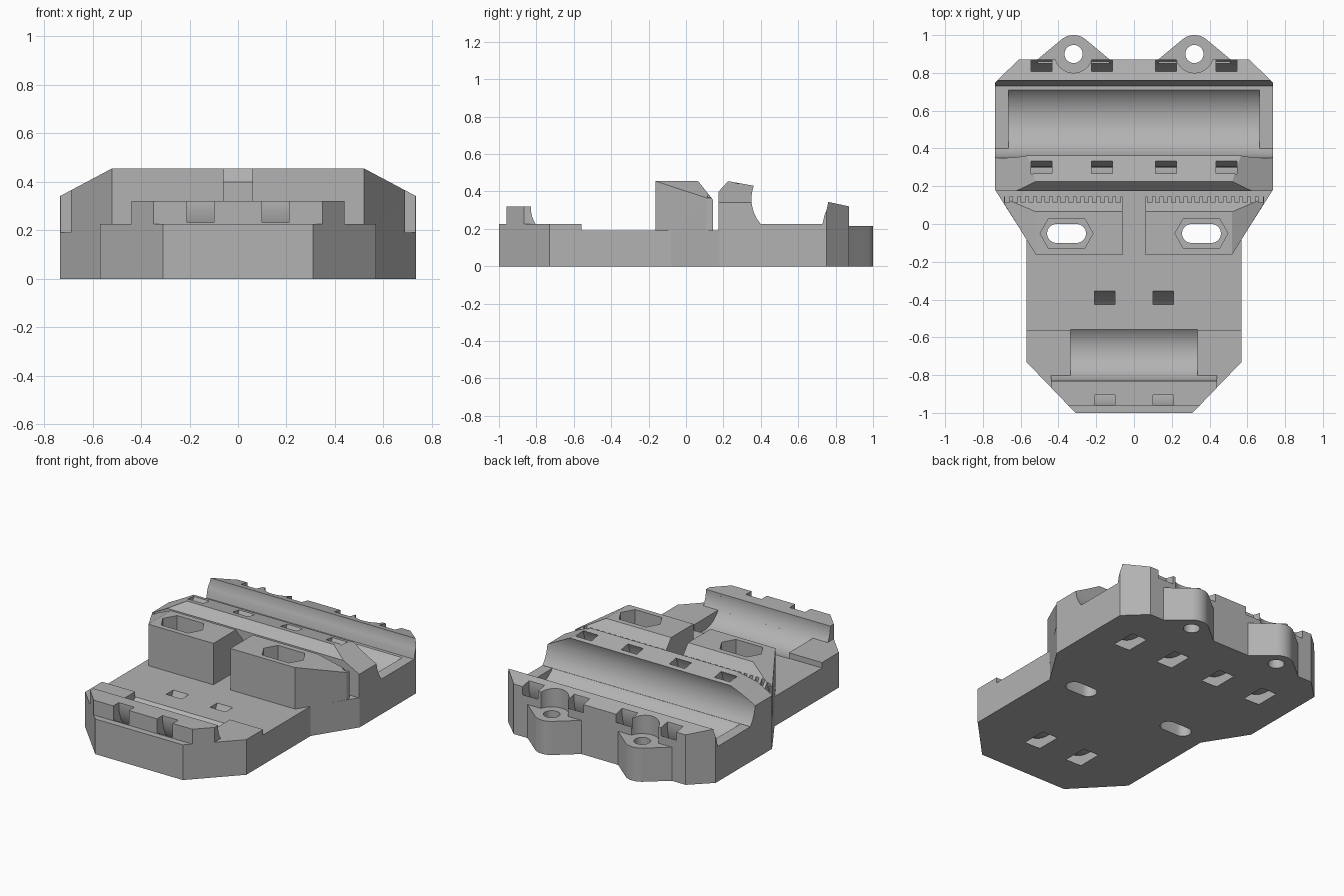
import bpy, bmesh, math
from mathutils import Vector

if "Cube" in bpy.data.objects:
    bpy.data.objects.remove(bpy.data.objects["Cube"])

grey = bpy.data.materials.new("plain grey")
grey.use_nodes = True
grey.diffuse_color = (0.45, 0.45, 0.45, 1)
grey.node_tree.nodes["Principled BSDF"].inputs["Base Color"].default_value = (0.45, 0.45, 0.45, 1)


def prism(name, pts, axis, lo, hi):
    """Extrude a 2D outline along an axis: x takes (y, z), y takes (x, z), z takes (x, y)."""
    place = {"x": lambda a, b, t: (t, a, b),
             "y": lambda a, b, t: (a, t, b),
             "z": lambda a, b, t: (a, b, t)}[axis]
    bm = bmesh.new()
    face = bm.faces.new([bm.verts.new(place(a, b, lo)) for a, b in pts])
    out = bmesh.ops.extrude_face_region(bm, geom=[face])
    moved = [v for v in out["geom"] if isinstance(v, bmesh.types.BMVert)]
    bmesh.ops.translate(bm, verts=moved, vec=Vector(place(0, 0, hi - lo)))
    bmesh.ops.recalc_face_normals(bm, faces=bm.faces)
    mesh = bpy.data.meshes.new(name)
    bm.to_mesh(mesh)
    bm.free()
    mesh.materials.append(grey)
    ob = bpy.data.objects.new(name, mesh)
    bpy.context.collection.objects.link(ob)
    return ob


def combine(target, tool, operation="DIFFERENCE"):
    """Apply a boolean and remove the tool."""
    mod = target.modifiers.new("cut", "BOOLEAN")
    mod.operation, mod.solver, mod.object = operation, "EXACT", tool
    bpy.context.view_layer.objects.active = target
    bpy.ops.object.modifier_apply(modifier=mod.name)
    bpy.data.objects.remove(tool)


def arc(cx, cy, r, start, end, n):
    return [(cx + r * math.cos(math.radians(start + (end - start) * i / n)),
             cy + r * math.sin(math.radians(start + (end - start) * i / n)))
            for i in range(n + 1)]


def circle(cx, cy, r, n=48):
    return arc(cx, cy, r, 0, 360, n)[:-1]


def rect(a0, b0, a1, b1):
    return [(a0, b0), (a1, b0), (a1, b1), (a0, b1)]


def mirrored(half):
    return half + [(-x, y) for x, y in reversed(half)]


# Body: side profile with floor, cross beam and rear wall
profile = [(-1, 0), (0.872, 0), (0.872, 0.32), (0.755, 0.345), (0.73, 0.225),
           (0.40, 0.225), (0.40, 0.34), (0.365, 0.43), (0.225, 0.455), (0.175, 0.40),
           (0.175, 0.19), (-0.56, 0.19), (-0.56, 0.225), (-1, 0.225)]
body = prism("cradle_body", profile, "x", -0.8, 0.8)

# Front rail, trimmed later by the plan outline
combine(body, prism("front_rail", rect(-0.96, 0.1, -0.785, 0.32), "x", -0.44, 0.44), "UNION")
plan = mirrored([(0.31, -1.1 + 0.1), (0.57, -0.73), (0.57, -0.08), (0.735, 0.18),
                 (0.735, 0.75), (0.6, 0.88)])
combine(body, prism("plan_outline", plan, "z", -0.1, 0.6), "INTERSECT")

# Pair of raised blocks with a sloped, toothed rear edge
for s in (-1, 1):
    outline = [(0.06, -0.163), (0.519, -0.163), (0.689, 0.11), (0.689, 0.145), (0.06, 0.145)]
    block = prism("raised_block", [(s * x, y) for x, y in outline], "z", 0.1, 0.455)
    combine(block, prism("rear_slope", [(0.065, 0.46), (0.065, 0.455), (0.145, 0.355), (0.3, 0.355),
                                        (0.3, 0.46)], "x", -1, 1))
    for i in range(15):
        x = s * (0.083 + 0.042 * i)
        combine(block, prism("tooth_gap", rect(x - 0.011, 0.114, x + 0.011, 0.2), "z", 0.192, 0.6))
    combine(body, block, "UNION")

# Sloped shoulders on both sides
for s in (-1, 1):
    wedge = [(0.52, 0.455), (0.74, 0.338), (0.9, 0.338), (0.9, 0.6), (0.52, 0.6)]
    combine(body, prism("shoulder", [(s * x, z) for x, z in wedge], "y", -0.3, 0.82))

# Round troughs: full width above the ledges, narrower below them
for y, z, r, inner, outer in ((0.555, 0.36, 0.205, 0.665, 0.9), (-0.665, 0.315, 0.165, 0.335, 0.5)):
    a = math.degrees(math.asin((z - 0.225) / r))
    combine(body, prism("upper_trough", arc(y, z, r, -a, 180 + a, 56), "x", -outer, outer))
    combine(body, prism("lower_trough", circle(y, z, r, 80), "x", -inner, inner))

# Curved strap tunnels that wrap below the troughs
for y, centres, top in ((0.555, (0.17, 0.49), 40), (-0.65, (0.155,), 20)):
    for cx in centres:
        for s in (-1, 1):
            ring = arc(y, 0.31, 0.32, -180 - top, top, 48) + arc(y, 0.31, 0.255, top, -180 - top, 48)
            combine(body, prism("strap_tunnel", ring, "x", s * cx - 0.055, s * cx + 0.055))

# Hexagonal recesses and long bolt holes
for s in (-1, 1):
    x, y = s * 0.357, -0.05
    hexagon = [(x - 0.14, y), (x - 0.095, y - 0.08), (x + 0.095, y - 0.08),
               (x + 0.14, y), (x + 0.095, y + 0.08), (x - 0.095, y + 0.08)]
    combine(body, prism("hex_recess", hexagon, "z", 0.2, 0.6))
    slot = arc(x + 0.053, y, 0.05, -90, 90, 16) + arc(x - 0.053, y, 0.05, 90, 270, 16)
    combine(body, prism("bolt_slot", slot, "z", -0.1, 0.6))

# Rear screw ears with clearance above
for s in (-1, 1):
    x, y = s * 0.32, 0.9
    combine(body, prism("ear_clearance", circle(x, y, 0.1), "z", 0.215, 0.6))
    ear = [(x - 0.19, 0.872), (x - 0.19, 0.85), (x + 0.19, 0.85), (x + 0.19, 0.872)]
    ear += arc(x, y, 0.1, 50, 130, 20)
    combine(body, prism("ear", ear, "z", 0, 0.215), "UNION")
    combine(body, prism("ear_hole", circle(x, y, 0.048, 32), "z", -0.1, 0.6))

# Smooth curved walls, keep edges sharp
bpy.ops.object.select_all(action="DESELECT")
body.select_set(True)
bpy.context.view_layer.objects.active = body
bpy.ops.object.shade_smooth_by_angle(angle=math.radians(25))
